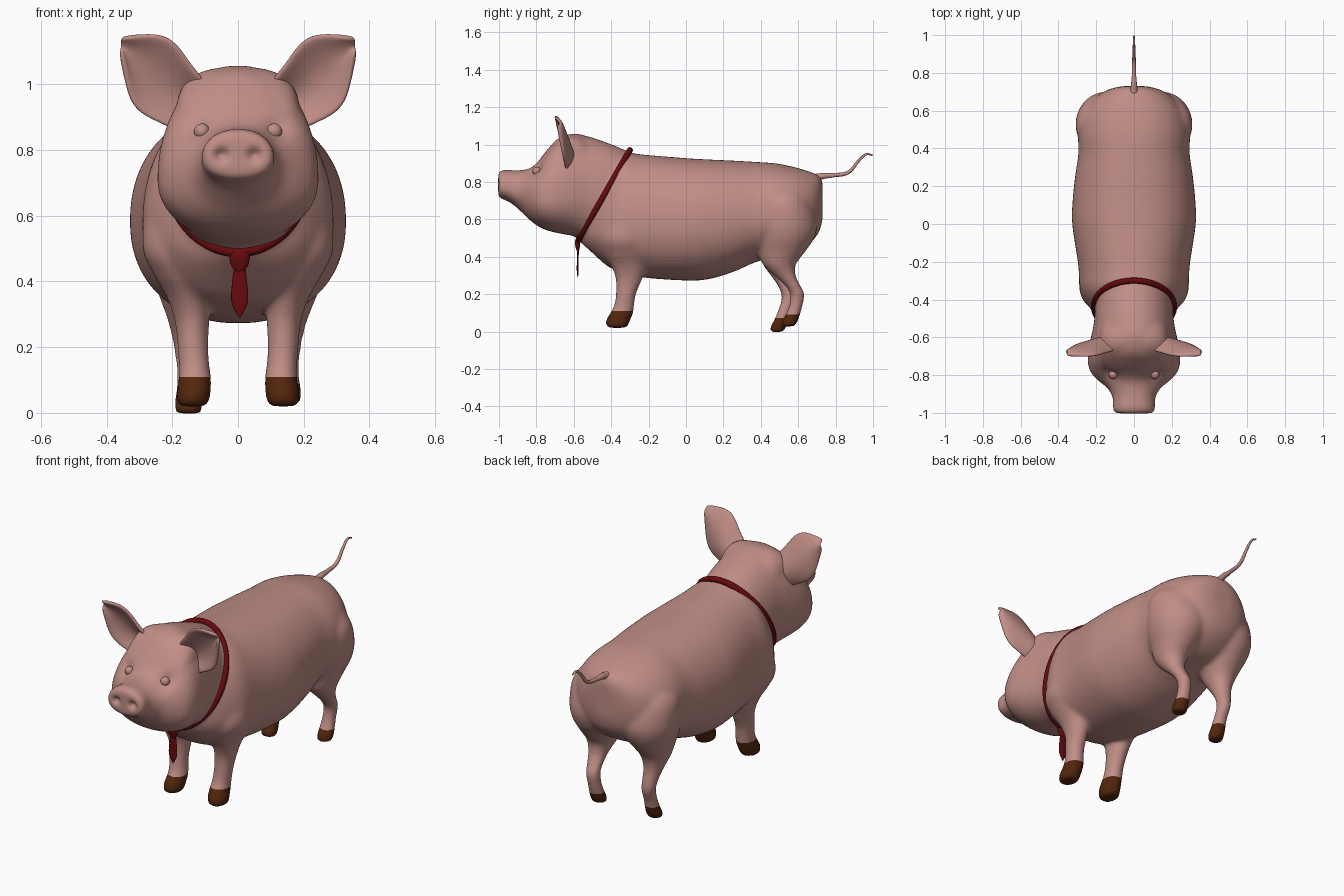
import bpy, bmesh, math
from mathutils import Vector

if "Cube" in bpy.data.objects:
    bpy.data.objects.remove(bpy.data.objects["Cube"])


def material(name, rgb):
    m = bpy.data.materials.new(name)
    m.diffuse_color = (*rgb, 1)
    m.use_nodes = True
    m.node_tree.nodes["Principled BSDF"].inputs["Base Color"].default_value = m.diffuse_color
    return m


PINK = material("pink skin", (0.53, 0.27, 0.24))
BROWN = material("brown hoof", (0.085, 0.019, 0.004))
RED = material("dark red cloth", (0.135, 0.003, 0.004))


def spow(v, e):
    return math.copysign(abs(v) ** e, v)


def ring_y(r, a, e=0.92):
    """Section across y: row is y, widest z, half width, top z, bottom z."""
    y, zc, w, top, bot = r
    s = spow(math.sin(a), e)
    return Vector((w * spow(math.cos(a), e), y, zc + s * ((top - zc) if s > 0 else (zc - bot))))


def ring_square(r, a):
    return ring_y(r, a, 0.72)


def ring_z(r, a):
    """Section across z: row is z, centre x, half width, front y, back y."""
    z, x, w, y0, y1 = r
    return Vector((x + w * math.cos(a), (y0 + y1) / 2 + (y1 - y0) / 2 * math.sin(a), z))


def loft(bm, rows, ring, n=64, steps=8):
    """Skin smoothly interpolated rows into a closed tube."""
    fine = []
    for i in range(len(rows) - 1):
        p = [rows[max(i - 1, 0)], rows[i], rows[i + 1], rows[min(i + 2, len(rows) - 1)]]
        for k in range(steps):
            t = k / steps
            fine.append([0.5 * (2 * b + (c - a) * t + (2 * a - 5 * b + 4 * c - d) * t * t
                                + (3 * b - a - 3 * c + d) * t ** 3) for a, b, c, d in zip(*p)])
    fine.append(rows[-1])
    rings = [[bm.verts.new(ring(r, 2 * math.pi * j / n)) for j in range(n)] for r in fine]
    for A, B in zip(rings, rings[1:]):
        for j in range(n):
            bm.faces.new((A[j], A[(j + 1) % n], B[(j + 1) % n], B[j]))
    bm.faces.new(rings[0])
    bm.faces.new(rings[-1])


def finish(bm, name, *mats):
    bmesh.ops.recalc_face_normals(bm, faces=bm.faces)
    for f in bm.faces:
        f.smooth = True
    me = bpy.data.meshes.new(name)
    bm.to_mesh(me)
    bm.free()
    for m in mats:
        me.materials.append(m)
    ob = bpy.data.objects.new(name, me)
    bpy.context.collection.objects.link(ob)
    return ob


# Trunk, head, crown and legs as overlapping lofts
bm = bmesh.new()
loft(bm, [(-.58, .53, .03, .57, .49), (-.55, .54, .10, .64, .465), (-.50, .55, .185, .80, .42),
          (-.42, .55, .25, .90, .35), (-.34, .56, .287, .955, .315), (-.22, .58, .295, .945, .288),
          (0, .58, .327, .927, .273), (.12, .59, .325, .92, .28), (.25, .60, .312, .914, .318),
          (.37, .61, .295, .907, .37), (.48, .62, .295, .899, .40), (.58, .63, .272, .879, .42),
          (.66, .65, .215, .855, .47), (.71, .68, .14, .833, .53), (.73, .70, .06, .80, .60)], ring_y)
loft(bm, [(-.28, .76, .12, .95, .60), (-.36, .74, .185, .985, .53), (-.45, .74, .205, 1.02, .49),
          (-.53, .745, .213, 1.045, .485), (-.60, .73, .228, 1.058, .51), (-.68, .715, .243, 1.035, .525),
          (-.74, .71, .244, .975, .54), (-.79, .71, .226, .91, .562), (-.83, .72, .188, .875, .592),
          (-.87, .745, .14, .864, .63), (-.92, .76, .113, .862, .675), (-.96, .77, .112, .865, .70),
          (-.988, .775, .110, .862, .71), (-1.004, .78, .094, .848, .722)], ring_y)
loft(bm, [(-.46, .85, .13, .98, .70), (-.54, .88, .172, 1.033, .72), (-.60, .90, .185, 1.053, .75),
          (-.66, .90, .188, 1.04, .75), (-.72, .88, .185, .985, .75), (-.765, .85, .17, .925, .70)],
     ring_square)
FRONT = [(.74, .15, .05, -.36, -.26), (.62, .17, .105, -.43, -.20), (.50, .18, .11, -.46, -.19),
         (.42, .165, .09, -.44, -.195), (.35, .15, .066, -.40, -.21), (.28, .14, .053, -.376, -.234),
         (.20, .137, .047, -.375, -.267), (.14, .133, .047, -.385, -.277), (.10, .131, .050, -.405, -.282),
         (.06, .135, .052, -.428, -.298), (.02, .139, .047, -.425, -.315)]
REAR = [(.80, .12, .09, .44, .60), (.70, .14, .158, .38, .665), (.58, .145, .163, .36, .70),
        (.50, .15, .145, .37, .685), (.43, .16, .107, .385, .64), (.36, .165, .077, .41, .588),
        (.30, .165, .053, .47, .587), (.25, .16, .043, .525, .61), (.20, .155, .037, .557, .634),
        (.14, .15, .036, .552, .624), (.09, .15, .040, .532, .61), (.055, .15, .043, .512, .598),
        (.028, .15, .040, .51, .582)]
for side in (1, -1):
    loft(bm, [(z, side * x, w, a, b) for z, x, w, a, b in FRONT], ring_z)
    rear = []
    for z, x, w, a, b in REAR:   # the left hind foot stands further forward and lower
        k = min(1, max(0, (.34 - z) / .19)) if side < 0 else 0
        rear.append((z - .03 * k, side * x, w, a - .062 * k, b - .062 * k))
    loft(bm, rear, ring_z)

# Fuse the lofts into one skin
raw = finish(bm, "raw_skin")
mod = raw.modifiers.new("fuse", 'REMESH')
mod.mode, mod.voxel_size = 'VOXEL', 0.0095
mod = raw.modifiers.new("soften", 'SMOOTH')
mod.factor, mod.iterations = 0.5, 16
skin = bpy.data.meshes.new_from_object(raw.evaluated_get(bpy.context.evaluated_depsgraph_get()))
bpy.data.objects.remove(raw)
bm = bmesh.new()
bm.from_mesh(skin)

# Nostril dents and eye sockets
for v in bm.verts:
    x, y, z = abs(v.co.x), v.co.y, v.co.z
    if y < -.95:
        v.co.y += .024 * math.exp(-((x - .05) / .019) ** 2 - ((z - .785) / .018) ** 2)
    elif y < -.72:
        v.co.y += .026 * math.exp(-((x - .115) / .04) ** 2 - ((z - .86) / .035) ** 2)


# Hooves: cut each foot level and colour below the cut
def hoof_top(p):
    return .110 if p.y < 0 else (.09 if p.x > 0 else .072)


for spot in (Vector((0, -.3, 0)), Vector((.1, .5, 0)), Vector((-.1, .5, 0))):
    h = hoof_top(spot)
    faces = [f for f in bm.faces if f.calc_center_median().z < .15
             and hoof_top(f.calc_center_median()) == h]
    geom = set(faces)
    for f in faces:
        geom.update(f.edges)
        geom.update(f.verts)
    bmesh.ops.bisect_plane(bm, geom=list(geom), plane_co=(0, 0, h), plane_no=(0, 0, 1))
for f in bm.faces:
    c = f.calc_center_median()
    f.material_index = int(c.z < hoof_top(c))
finish(bm, "body", PINK, BROWN)

# Ears: cupped sheets between an inner and an outer edge
EAR = [((.09, 1.0), (.17, .85)), ((.145, 1.06), (.235, .882)), ((.18, 1.12), (.29, .905)),
       ((.225, 1.153), (.33, .945)), ((.29, 1.153), (.347, 1.03)), ((.358, 1.143), (.357, 1.10))]
bm = bmesh.new()
grid = []
for i, (a, b) in enumerate(EAR):
    row = []
    for j in range(7):
        s = j / 6
        x, z = a[0] + (b[0] - a[0]) * s, a[1] + (b[1] - a[1]) * s
        y = -.66 - .2 * (z - .95) + .06 * math.sin(math.pi * s) * (1 - .13 * i)
        row.append(bm.verts.new((x, y, z)))
    grid.append(row)
for A, B in zip(grid, grid[1:]):
    for j in range(6):
        bm.faces.new((A[j], A[j + 1], B[j + 1], B[j]))
ears = finish(bm, "ears", PINK)
mod = ears.modifiers.new("thickness", 'SOLIDIFY')
mod.thickness, mod.offset = 0.02, 0
ears.modifiers.new("round", 'SUBSURF').levels = 2
ears.modifiers.new("pair", 'MIRROR')

# Eyes
bm = bmesh.new()
for side in (1, -1):
    r = bmesh.ops.create_uvsphere(bm, u_segments=20, v_segments=12, radius=.024)
    bmesh.ops.translate(bm, verts=r["verts"], vec=(side * .11, -.797, .857))
finish(bm, "eyes", PINK)


def tube(name, pts, radius, mat, closed=False):
    """Round tube through points (x, y, z, radius factor)."""
    cu = bpy.data.curves.new(name, 'CURVE')
    cu.dimensions, cu.bevel_depth, cu.bevel_resolution = '3D', radius, 4
    cu.use_fill_caps = True
    sp = cu.splines.new('BEZIER')
    sp.bezier_points.add(len(pts) - 1)
    for bp, p in zip(sp.bezier_points, pts):
        bp.co, bp.radius = p[:3], p[3]
        bp.handle_left_type = bp.handle_right_type = 'AUTO'
    sp.use_cyclic_u = closed
    cu.materials.append(mat)
    ob = bpy.data.objects.new(name, cu)
    bpy.context.collection.objects.link(ob)


# Tail
tube("tail", [(0, .67, .805, 2.2), (0, .715, .828, 1.2), (0, .79, .836, .75), (0, .865, .85, .65),
              (0, .93, .92, .5), (0, .965, .948, .4), (0, .998, .942, .25)], .015, PINK)

# Collar: tilted oval round the neck
ring = []
for i in range(24):
    a = 2 * math.pi * i / 24
    ring.append((.212 * math.cos(a), -.437 + .137 * math.sin(a), .73 + .24 * math.sin(a), 1))
tube("collar", ring, .016, RED, True)

# Tie: knot and blade
bm = bmesh.new()
loft(bm, [(.495, .005, .024, -.59, -.568), (.475, .005, .031, -.594, -.566),
          (.45, .005, .026, -.59, -.568), (.432, .005, .014, -.584, -.572)], ring_z, 20)
loft(bm, [(.44, .005, .018, -.582, -.573), (.36, .005, .026, -.584, -.574),
          (.325, .005, .021, -.584, -.574), (.29, .005, .002, -.58, -.577)], ring_z, 20)
finish(bm, "tie", RED)
